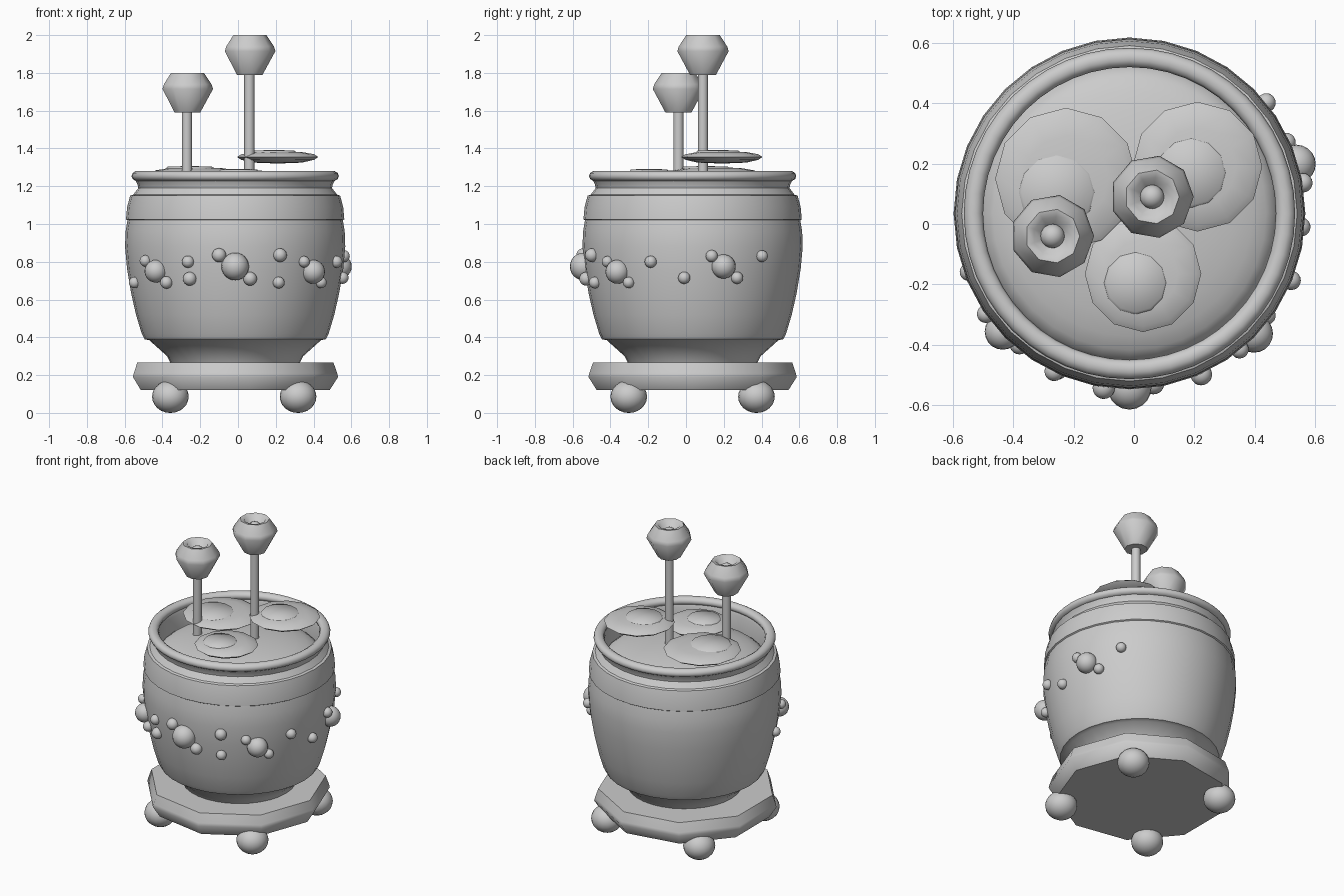
import bpy, bmesh, math
from mathutils import Vector

cube = bpy.data.objects.get("Cube")
if cube:
    bpy.data.objects.remove(cube, do_unlink=True)

# Single clay colour
clay = bpy.data.materials.new("grey clay")
clay.use_nodes = True
colour = (0.6, 0.6, 0.6, 1)
clay.diffuse_color = colour
clay.node_tree.nodes["Principled BSDF"].inputs["Base Color"].default_value = colour

CX, CY = -0.015, 0.035   # pot axis


def finish(name, bm, loc, smooth):
    bmesh.ops.recalc_face_normals(bm, faces=bm.faces)
    mesh = bpy.data.meshes.new(name)
    bm.to_mesh(mesh)
    bm.free()
    mesh.materials.append(clay)
    ob = bpy.data.objects.new(name, mesh)
    ob.location = loc
    bpy.context.collection.objects.link(ob)
    bpy.ops.object.select_all(action='DESELECT')
    ob.select_set(True)
    bpy.context.view_layer.objects.active = ob
    bpy.ops.object.shade_smooth_by_angle(angle=math.radians(smooth))
    return ob


def lathe(name, profile, loc, sides, smooth=30, closed=False):
    """Revolve (radius, height) points about the vertical axis."""
    bm = bmesh.new()
    rings = []
    for r, z in profile:
        if r == 0:
            rings.append([bm.verts.new((0, 0, z))] * sides)
        else:
            rings.append([bm.verts.new((r * math.cos(a), r * math.sin(a), z))
                          for a in (math.tau * i / sides for i in range(sides))])
    pairs = list(zip(rings, rings[1:]))
    if closed:
        pairs.append((rings[-1], rings[0]))
    for low, high in pairs:
        for i in range(sides):
            j = (i + 1) % sides
            corners = list(dict.fromkeys((low[i], low[j], high[j], high[i])))
            bm.faces.new(corners)
    return finish(name, bm, loc, smooth)


def ball(name, loc, radius, squash=1.0):
    bm = bmesh.new()
    bmesh.ops.create_uvsphere(bm, u_segments=20, v_segments=12, radius=radius)
    bmesh.ops.scale(bm, vec=(1, 1, squash), verts=bm.verts)
    return finish(name, bm, loc, 60)


# Pot body: foot, belly, shoulder band, neck and inner wall
lathe("pot_body", [(0, 0.26), (0.34, 0.26), (0.36, 0.3), (0.455, 0.385),
                   (0.48, 0.39), (0.495, 0.42), (0.525, 0.52), (0.55, 0.63),
                   (0.572, 0.76), (0.583, 0.88), (0.58, 0.96), (0.57, 1.02),
                   (0.578, 1.025), (0.572, 1.09), (0.556, 1.15), (0.54, 1.155),
                   (0.513, 1.19), (0.517, 1.21), (0.53, 1.235), (0.5, 1.25),
                   (0.487, 1.22), (0.487, 1.08)], (CX, CY, 0), 32, 35)

# Rolled rim
rim = [(0.517 + 0.032 * math.cos(a), 0.027 * math.sin(a))
       for a in (math.tau * i / 10 for i in range(10))]
lathe("pot_rim", rim, (CX, CY, 1.254), 48, 60, closed=True)

# Domed water surface
dome = [(0.49 * math.sin(t), 1.1 + 0.115 * math.cos(t))
        for t in (math.pi / 2 * i / 8 for i in range(9))]
lathe("water_dome", dome, (CX, CY, 0), 32, 60)

# Nine-sided plinth
lathe("plinth", [(0, 0.12), (0.515, 0.12), (0.56, 0.19), (0.555, 0.21),
                 (0.535, 0.268), (0, 0.268)], (-0.03, CY, 0), 9, 45)

# Feet
for sx, side in ((-1, "right"), (1, "left")):
    for sy, end in ((-1, "front"), (1, "back")):
        ball(f"{end}_{side}_foot", (-0.02 + sx * 0.338, CY + sy * 0.338, 0.086),
             0.097, 0.89)

# Lily pads with a slightly raised inner disc
pads = [("left_back", (0.21, 0.19, 1.355), 0.215, (-0.02, -0.02)),
        ("right_back", (-0.225, 0.15, 1.27), 0.235, (-0.03, -0.045)),
        ("front", (0.03, -0.165, 1.255), 0.193, (-0.025, -0.03))]
for label, loc, r, shift in pads:
    lens = [(0, -0.035), (0.6 * r, -0.03), (0.9 * r, -0.015), (r, 0),
            (0.9 * r, 0.014), (0.6 * r, 0.026), (0, 0.032)]
    lathe(f"{label}_lily_pad", lens, loc, 12, 60)
    inner = [(0, 0), (0.54 * r, 0), (0.5 * r, 0.01), (0, 0.013)]
    lathe(f"{label}_pad_centre", inner,
          Vector(loc) + Vector((*shift, 0.024)), 12, 60)

# Seed pods on stems
pod = [(0, 0), (0.07, 0), (0.138, 0.125), (0.13, 0.15), (0.09, 0.21),
       (0.065, 0.205), (0.04, 0.15), (0, 0.14)]
for label, x, y, z in (("right", -0.27, -0.04, 1.59), ("left", 0.06, 0.09, 1.79)):
    lathe(f"{label}_seed_pod", pod, (x, y, z), 9, 55)
    ball(f"{label}_pod_seed", (x, y, z + 0.15), 0.04)
    lathe(f"{label}_stem", [(0, 1.14), (0.027, 1.14), (0.027, z + 0.02),
                            (0, z + 0.02)], (x, y, 0), 12, 40)

# Beads round the belly: angle, height, radius
beads = [(-137, .75, .06), (-90, .775, .073), (-44, .747, .063), (16.5, .775, .064),
         (-145, .805, .03), (-160, .69, .03), (-130, .69, .033), (-115.5, .8, .032),
         (-115, .71, .036), (-98.4, .835, .037), (-82, .71, .036), (-66, .835, .036),
         (-66, .69, .031), (-51, .8, .03), (-36.7, .69, .03), (-22.5, .8, .032),
         (-4.5, .715, .032), (10, .83, .032), (24.4, .715, .032), (39, .83, .031)]
for n, (deg, z, r) in enumerate(beads, 1):
    a = math.radians(deg)
    reach = 0.58 - (0.8 - z) * 0.12
    ball(f"bead_{n}", (CX + reach * math.cos(a), CY + reach * math.sin(a), z), r)
